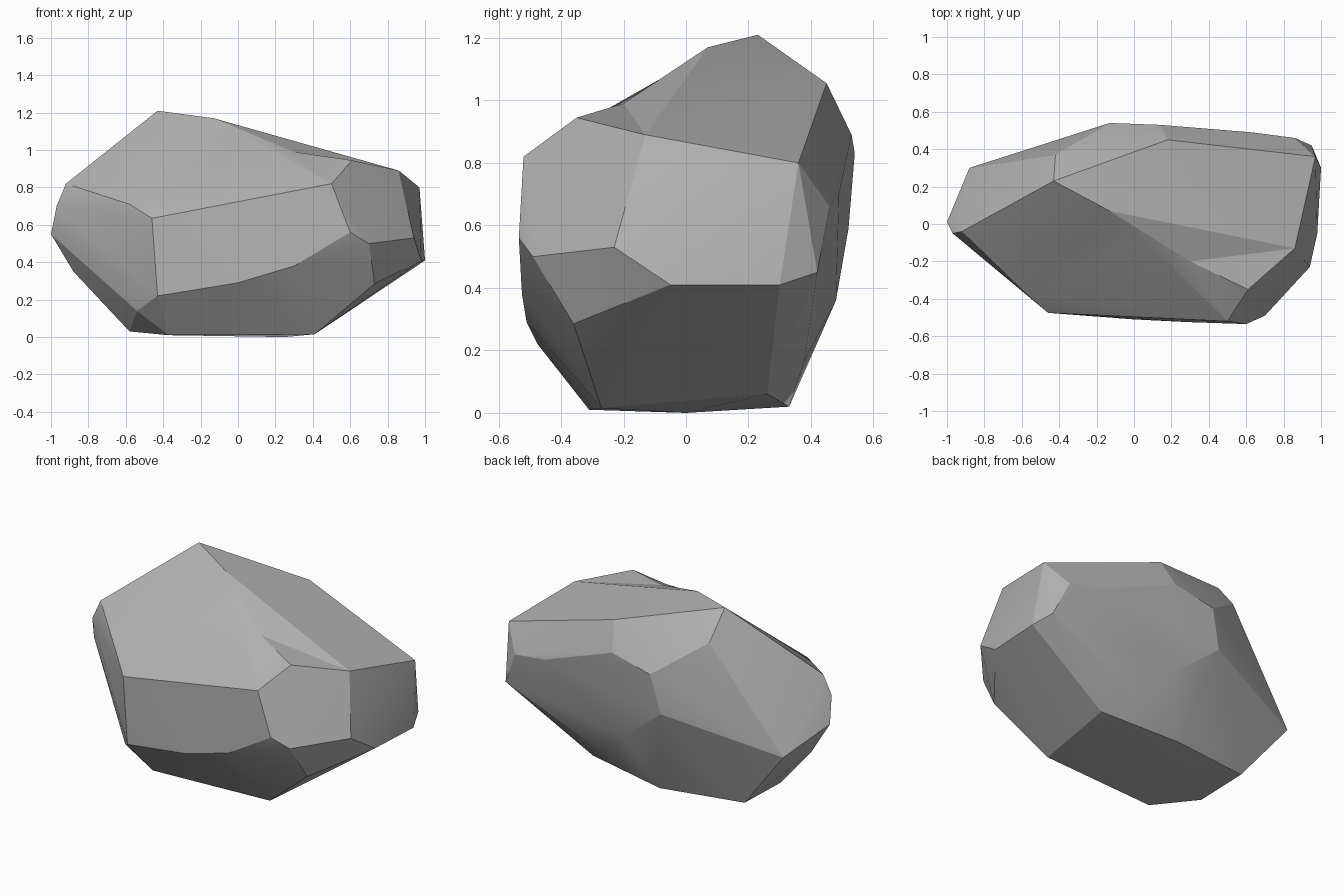
import bpy
import bmesh
import math
from mathutils import Vector
from mathutils.geometry import intersect_point_line

cube = bpy.data.objects.get("Cube")
if cube:
    bpy.data.objects.remove(cube, do_unlink=True)

# Corners of the boulder, grouped by the region they shape
crest = [(-.43, .23, 1.21), (-.13, .07, 1.17), (.61, -.35, .945), (.86, -.13, .89),
         (.18, .45, 1.055), (-.42, .37, 1.04), (-.92, -.04, .82)]
front_side = [(.5, -.52, .82), (.6, -.535, .56), (.7, -.49, .5), (.3, -.525, .38),
              (0, -.51, .29), (-.43, -.475, .22), (-.46, -.475, .635), (-.58, -.37, .71)]
left_end = [(.97, .36, .8), (.94, -.23, .53), (.98, -.05, .41), (1, .3, .41),
            (.73, -.36, .285), (.9, -.11, .385)]
right_end = [(-1, .01, .55), (-.97, -.05, .7), (-.88, .3, .42), (-.88, .02, .35)]
back_side = [(.14, .53, .89), (-.13, .54, .83), (-.19, .52, .59), (.63, .49, .7),
             (.86, .46, .66), (.95, .42, .45), (.1, .48, .36), (.32, .38, .17)]
base = [(.56, -.3, .14), (.41, -.27, .015), (.25, 0, 0), (-.37, -.31, .01),
        (-.54, -.34, .14), (-.58, -.1, .03), (-.58, .25, .04), (-.05, .33, .02),
        (.46, .26, .06)]
# Shallow hollows pressed into the crest after the hull is made
hollows = [(.05, -.08, 1.07), (.3, -.2, .99)]


def hull(points):
    """Wrap the corner points in a closed faceted shell."""
    bm = bmesh.new()
    for point in points:
        bm.verts.new(point)
    result = bmesh.ops.convex_hull(bm, input=bm.verts[:])
    inner = {g for g in result["geom_interior"] + result["geom_unused"]
             if isinstance(g, bmesh.types.BMVert)}
    bmesh.ops.delete(bm, geom=list(inner), context="VERTS")
    return bm


def distance_to_edge(point, edge):
    start, end = (v.co for v in edge.verts)
    _, factor = intersect_point_line(point, start, end)
    return (start.lerp(end, min(max(factor, 0), 1)) - point).length


def press(bm, location):
    """Split the nearest edge and pull the new corner to the location."""
    point = Vector(location)
    nearest = min(bm.edges, key=lambda edge: distance_to_edge(point, edge))
    split = bmesh.ops.subdivide_edges(bm, edges=[nearest], cuts=1)
    for item in split["geom_inner"]:
        if isinstance(item, bmesh.types.BMVert):
            item.co = point


def flat_material(name, colour):
    material = bpy.data.materials.new(name)
    material.use_nodes = True
    material.diffuse_color = colour
    shader = next(n for n in material.node_tree.nodes if n.type == "BSDF_PRINCIPLED")
    shader.inputs["Base Color"].default_value = colour
    shader.inputs["Roughness"].default_value = 0.9
    return material


# Boulder shell
shell = hull(crest + front_side + left_end + right_end + back_side + base)
for hollow in hollows:
    press(shell, hollow)
bmesh.ops.triangulate(shell, faces=shell.faces[:])
bmesh.ops.recalc_face_normals(shell, faces=shell.faces[:])

mesh = bpy.data.meshes.new("boulder")
shell.to_mesh(mesh)
shell.free()
boulder = bpy.data.objects.new("boulder", mesh)
bpy.context.collection.objects.link(boulder)
grey = 0.45
mesh.materials.append(flat_material("stone grey", (grey, grey, grey, 1)))

# Soft blending across shallow facets, crisp main ridges
bpy.ops.object.select_all(action="DESELECT")
boulder.select_set(True)
bpy.context.view_layer.objects.active = boulder
bpy.ops.object.shade_smooth_by_angle(angle=math.radians(16))
